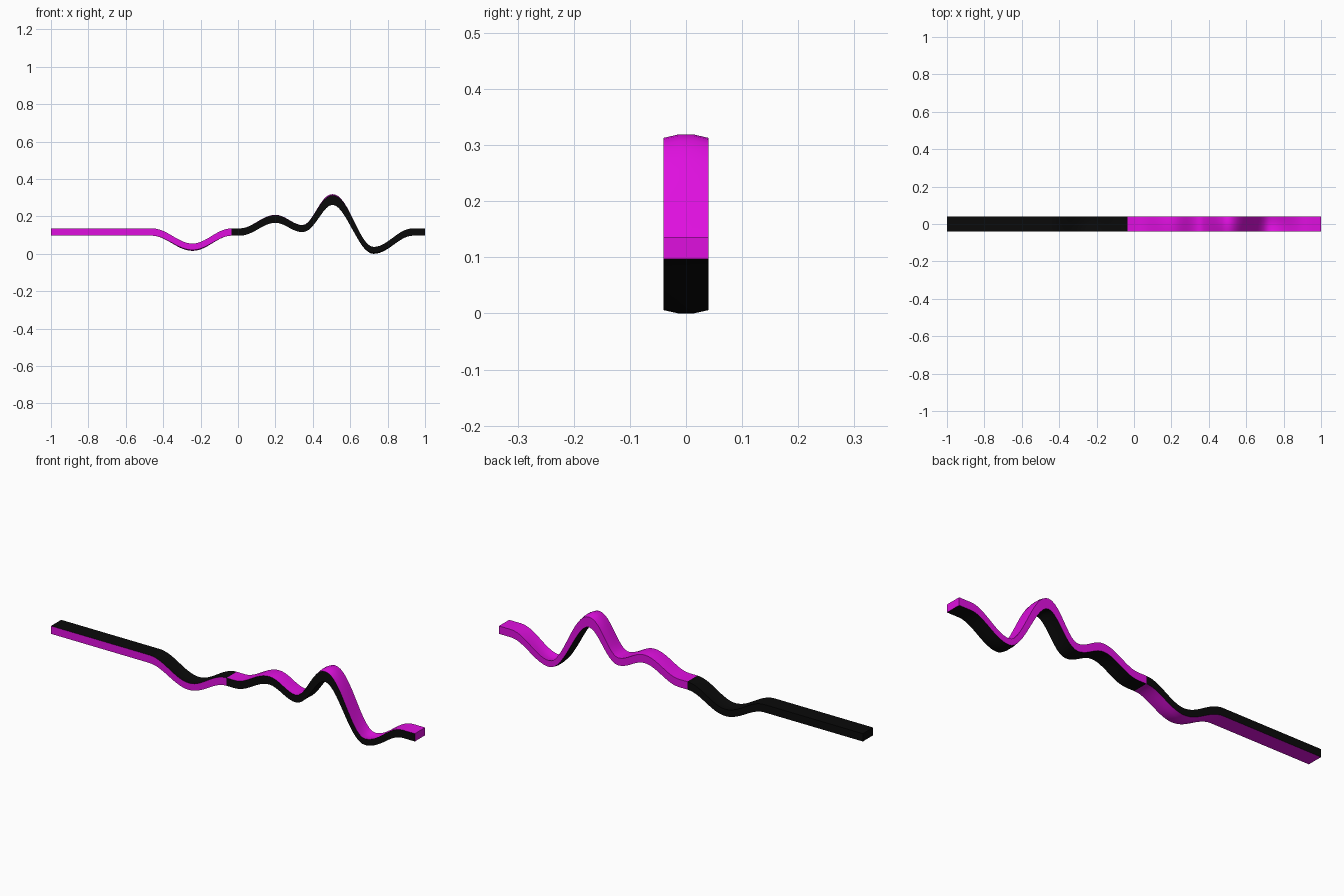
import bpy, bmesh, math

if "Cube" in bpy.data.objects:
    bpy.data.objects.remove(bpy.data.objects["Cube"])

# Wave keys: x, underside height, top height (eased between keys)
KEYS = [(-1, .097, .136), (-.46, .097, .136), (-.243, .021, .055), (-.035, .097, .136),
        (.01, .097, .136), (.2, .166, .206), (.345, .116, .153), (.505, .262, .313),
        (.725, .006, .037), (.935, .097, .136), (1, .097, .136)]
REST_LOW, REST_TOP = .097, .136
SPLIT = -.035                       # where the two colours swap
WIDTHS = [-.04, -.013, .013, .04]   # columns across the strip


def heights(x):
    """Underside and top height of the strip edge at x."""
    for (x0, a0, b0), (x1, a1, b1) in zip(KEYS, KEYS[1:]):
        if x <= x1 + 1e-6:
            t = (x - x0) / (x1 - x0)
            e = (1 - math.cos(math.pi * t)) / 2
            slope = (b1 - b0) / (x1 - x0) * math.pi / 2 * math.sin(math.pi * t)
            low, top = a0 + (a1 - a0) * e, b0 + (b1 - b0) * e
            # keep body on the steep slopes
            extra = (top - low) * (math.sqrt(1 + .3 * slope * slope) - 1) / 2
            return low - extra, top + extra


def material(name, rgb):
    m = bpy.data.materials.new(name)
    m.diffuse_color = (*rgb, 1)
    m.use_nodes = True
    m.node_tree.nodes["Principled BSDF"].inputs["Base Color"].default_value = m.diffuse_color
    return m


# Stations along the strip, with every key position hit exactly
stations = [-1.0]
for k0, k1 in zip(KEYS, KEYS[1:]):
    n = max(2, round((k1[0] - k0[0]) / .016))
    stations += [k0[0] + (k1[0] - k0[0]) * i / n for i in range(1, n + 1)]

bm = bmesh.new()
rings = []
for x in stations:
    low, top = heights(x)
    ring = []
    for rest, z, ys in ((REST_LOW, low, WIDTHS), (REST_TOP, top, WIDTHS[::-1])):
        for y in ys:
            # the middle of the strip is pushed a little further than its edges
            push = 1.0 if abs(y) > .03 else (1.035 if z > rest else 1.066)
            ring.append(bm.verts.new((x, y, rest + (z - rest) * push)))
    rings.append(ring)

# Skin: ring order is underside, back, top, front
count = len(rings[0])
for r0, r1 in zip(rings, rings[1:]):
    left = r1[0].co.x <= SPLIT + 1e-5
    for i in range(count):
        j = (i + 1) % count
        f = bm.faces.new((r0[i], r0[j], r1[j], r1[i]))
        top_or_back = 3 <= i <= 6
        f.material_index = 1 if top_or_back == left else 0
bm.faces.new(rings[0]).material_index = 1    # left end is black
bm.faces.new(rings[-1]).material_index = 0   # right end is magenta
bmesh.ops.recalc_face_normals(bm, faces=bm.faces)

mesh = bpy.data.meshes.new("wavy_strip")
bm.to_mesh(mesh)
bm.free()
mesh.materials.append(material("magenta", (.74, .005, .74)))
mesh.materials.append(material("black", (.003, .003, .003)))
strip = bpy.data.objects.new("wavy_strip", mesh)
bpy.context.collection.objects.link(strip)

# Smooth waves with crisp long edges
bpy.context.view_layer.objects.active = strip
strip.select_set(True)
bpy.ops.object.shade_smooth_by_angle(angle=math.radians(40))
